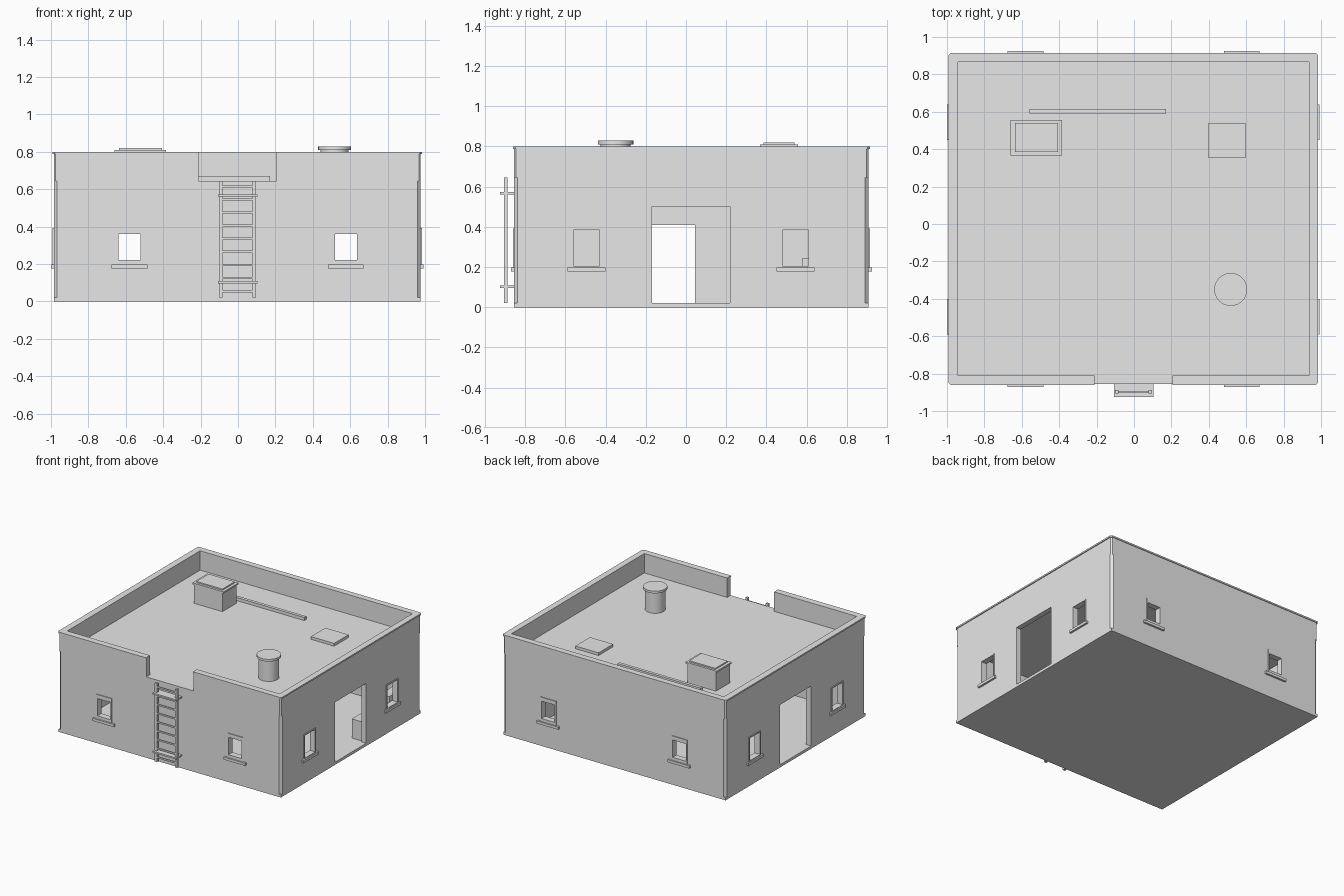
import bpy
import bmesh
from mathutils import Vector

if "Cube" in bpy.data.objects:
    bpy.data.objects.remove(bpy.data.objects["Cube"], do_unlink=True)

GREY = (0.8, 0.8, 0.8, 1.0)
mat = bpy.data.materials.new("plain_grey")
mat.use_nodes = True
mat.diffuse_color = GREY
mat.node_tree.nodes["Principled BSDF"].inputs["Base Color"].default_value = GREY


def finish(name, bm):
    mesh = bpy.data.meshes.new(name)
    bm.to_mesh(mesh)
    bm.free()
    mesh.materials.append(mat)
    obj = bpy.data.objects.new(name, mesh)
    bpy.context.collection.objects.link(obj)
    return obj


def box(name, x, y, z, chamfer=0):
    """Box from (min, max) ranges, with optional chamfered upright edges."""
    bm = bmesh.new()
    bmesh.ops.create_cube(bm, size=1)
    for v in bm.verts:
        v.co = Vector([r[0] if c < 0 else r[1] for c, r in zip(v.co, (x, y, z))])
    if chamfer:
        uprights = [e for e in bm.edges
                    if abs(e.verts[0].co.z - e.verts[1].co.z) > 0.001]
        bmesh.ops.bevel(bm, geom=uprights, offset=chamfer, segments=1, affect='EDGES')
    return finish(name, bm)


def cylinder(name, x, y, z, radius):
    bm = bmesh.new()
    bmesh.ops.create_cone(bm, cap_ends=True, segments=32, radius1=radius,
                          radius2=radius, depth=z[1] - z[0])
    bmesh.ops.translate(bm, verts=bm.verts, vec=(x, y, sum(z) / 2))
    obj = finish(name, bm)
    bpy.context.view_layer.objects.active = obj
    obj.select_set(True)
    bpy.ops.object.shade_smooth_by_angle()
    obj.select_set(False)
    return obj


def cut(obj, *ranges):
    """Subtract boxes from an object one after another."""
    for r in ranges:
        cutter = box("cutter", *r)
        cutter.hide_render = True
        mod = obj.modifiers.new("opening", 'BOOLEAN')
        mod.operation = 'DIFFERENCE'
        mod.solver = 'EXACT'
        mod.object = cutter
        bpy.context.view_layer.update()
        graph = bpy.context.evaluated_depsgraph_get()
        mesh = bpy.data.meshes.new_from_object(obj.evaluated_get(graph))
        obj.modifiers.clear()
        obj.data = mesh
        bpy.data.objects.remove(cutter, do_unlink=True)


def around(c, half):
    return (c - half, c + half)


# Main dimensions
X = (-0.985, 0.977)
Y = (-0.855, 0.908)
IN_X = (-0.94, 0.935)
IN_Y = (-0.81, 0.865)
ROOF = 0.645
NOTCH = (-0.21, 0.205)
DOOR_Y = (-0.17, 0.22)

# Shell of the building
box("plinth", X, Y, (0, 0.022))
walls = box("walls", X, Y, (0.022, ROOF), 0.018)
cut(walls, (IN_X, IN_Y, (0.01, 0.6)), ((-1.2, 1.2), DOOR_Y, (0.01, 0.5)))

parapet = box("parapet", X, Y, (ROOF, 0.79), 0.01)
coping = box("coping", (X[0] - 0.007, X[1] + 0.007), (Y[0] - 0.006, Y[1] + 0.006),
             (0.788, 0.8), 0.012)
for part in (parapet, coping):
    cut(part, (IN_X, IN_Y, (0.6, 0.9)), (NOTCH, (-1, -0.7), (0.6, 0.9)))


def window(name, axis, centre, wall, out, half_w, z):
    """Cut an opening, then add a thin surround and a sill on the outside."""
    def place(along, depth, height):
        depth = tuple(sorted(wall + out * d for d in depth))
        return (along, depth, height) if axis == 'x' else (depth, along, height)

    hole = place(around(centre, half_w), (-0.09, 0.05), z)
    cut(walls, hole)
    surround = box(name + "_surround", *place(around(centre, half_w + 0.01), (-0.01, 0.006),
                                              (0.195, 0.392)))
    cut(surround, hole)
    box(name + "_sill", *place(around(centre, 0.095), (-0.01, 0.016), (0.177, 0.198)))


# Four windows along the front and back, four on the sides
for side, cx in (("right", -0.58), ("left", 0.577)):
    window("front_window_" + side, 'x', cx, Y[0], -1, 0.058, (0.222, 0.36))
    window("back_window_" + side, 'x', cx, Y[1], 1, 0.058, (0.222, 0.36))
for end, cy in (("front", -0.495), ("back", 0.545)):
    window("left_window_" + end, 'y', cy, X[1], 1, 0.065, (0.204, 0.383))
    window("right_window_" + end, 'y', cy, X[0], -1, 0.065, (0.204, 0.383))

# Interior partition with a doorway, and a low bench with a cushion
partition = box("partition", (-0.02, 0.02), IN_Y, (0.02, 0.6))
cut(partition, ((-0.1, 0.1), (-0.172, 0.045), (0.01, 0.41)))
box("bench", (0.84, 0.935), (0.235, 0.8), (0.022, 0.175))
box("bench_cushion", (0.85, 0.93), (0.58, 0.78), (0.175, 0.245))

# Ladder with wall brackets
for side, cx in (("right", -0.092), ("left", 0.087)):
    box("ladder_rail_" + side, around(cx, 0.01), (-0.906, -0.888), (0.02, ROOF))
for i in range(9):
    box("ladder_rung", (-0.09, 0.085), (-0.902, -0.892), around(0.055 + i * 0.07, 0.006))
for z in (0.103, 0.567):
    box("ladder_bracket", (-0.108, 0.103), (-0.926, -0.85), around(z, 0.006))

# Things on the roof
box("roof_box", (-0.65, -0.4), (0.375, 0.55), (ROOF, 0.8))
box("roof_box_rim", (-0.66, -0.385), (0.367, 0.557), (0.797, 0.81))
box("roof_box_lid", (-0.637, -0.407), (0.385, 0.54), (0.81, 0.82))
box("roof_hatch", (0.395, 0.6), (0.355, 0.538), (ROOF, 0.667))
box("roof_pole", (-0.56, 0.172), (0.59, 0.615), (ROOF, 0.67))
cylinder("roof_vent", 0.517, -0.35, (ROOF, 0.812), 0.075)
cylinder("roof_vent_cap", 0.517, -0.35, (0.81, 0.828), 0.088)
